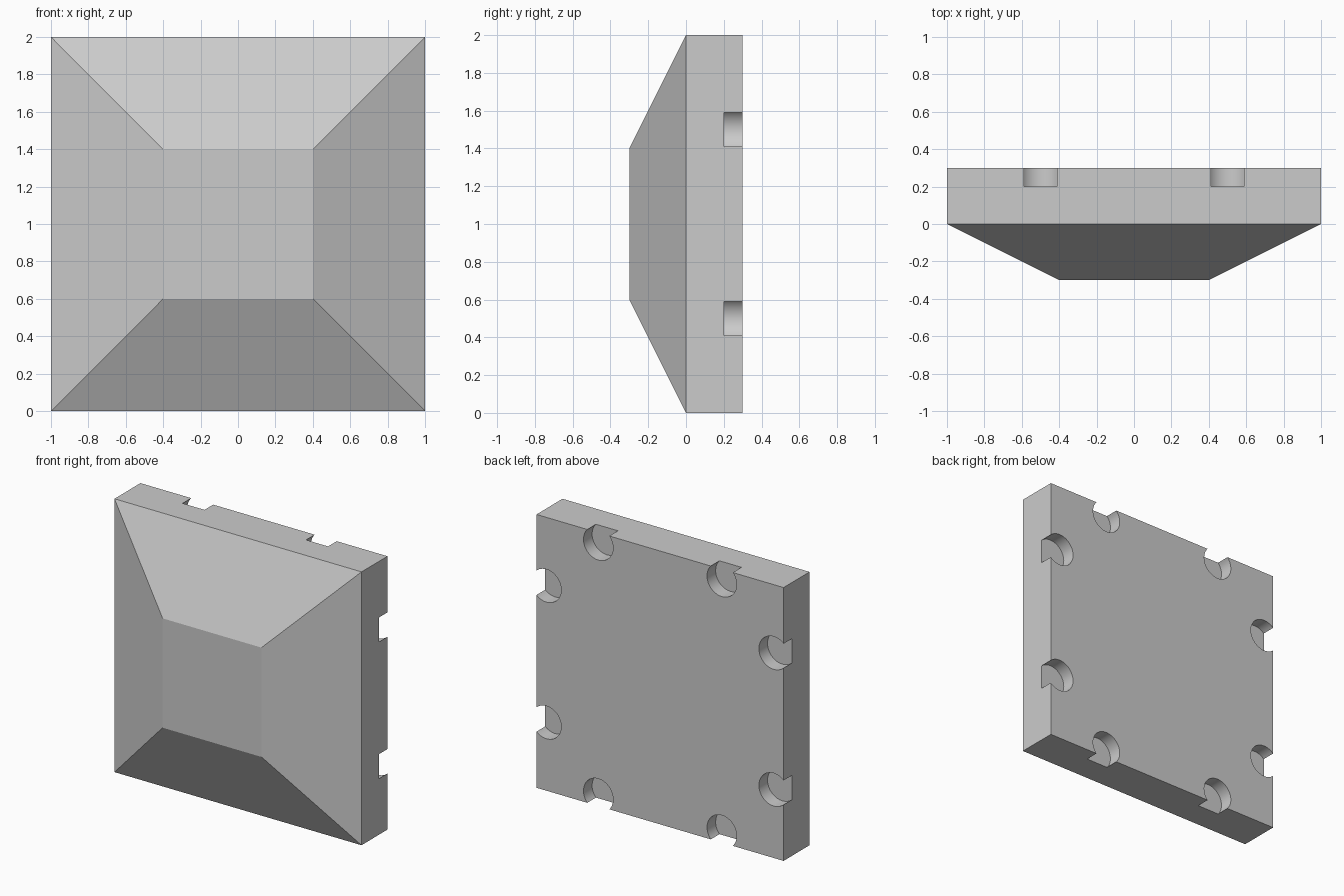
import bpy, bmesh
from math import radians
from mathutils import Matrix, Vector

if "Cube" in bpy.data.objects:
    bpy.data.objects.remove(bpy.data.objects["Cube"])


def make_object(name, bm):
    bmesh.ops.recalc_face_normals(bm, faces=bm.faces)
    mesh = bpy.data.meshes.new(name)
    bm.to_mesh(mesh)
    bm.free()
    obj = bpy.data.objects.new(name, mesh)
    bpy.context.collection.objects.link(obj)
    return obj


# Panel: square slab with a raised, bevelled front, lofted through square rings
bm = bmesh.new()
rings = [[bm.verts.new((sx * h, y, 1 + sz * h))
          for sx, sz in ((-1, -1), (1, -1), (1, 1), (-1, 1))]
         for h, y in ((0.4, -0.3), (1.0, 0.0), (1.0, 0.3))]
for a, b in zip(rings, rings[1:]):
    for i in range(4):
        j = (i + 1) % 4
        bm.faces.new((a[i], a[j], b[j], b[i]))
bm.faces.new(rings[0])
bm.faces.new(rings[-1])
panel = make_object("wall_panel", bm)

# Sockets: two shallow round recesses breaking through each edge of the back
bm = bmesh.new()
for quarter in range(4):
    turn = Matrix.Rotation(radians(90 * quarter), 4, 'Y')
    for x in (-0.5, 0.5):
        centre = turn @ Vector((x, 0.3, 0.92)) + Vector((0, 0, 1))
        bmesh.ops.create_cone(
            bm, cap_ends=True, segments=48, radius1=0.12, radius2=0.12, depth=0.2,
            matrix=Matrix.Translation(centre) @ Matrix.Rotation(radians(90), 4, 'X'))
cutter = make_object("socket_cutter", bm)
cutter.hide_render = True

# Cut the sockets, then smooth only their round walls
mod = panel.modifiers.new("sockets", 'BOOLEAN')
mod.operation = 'DIFFERENCE'
mod.solver = 'EXACT'
mod.object = cutter
bpy.context.view_layer.objects.active = panel
panel.select_set(True)
bpy.ops.object.modifier_apply(modifier=mod.name)
bpy.data.objects.remove(cutter)
bpy.ops.object.shade_smooth_by_angle(angle=radians(15))
